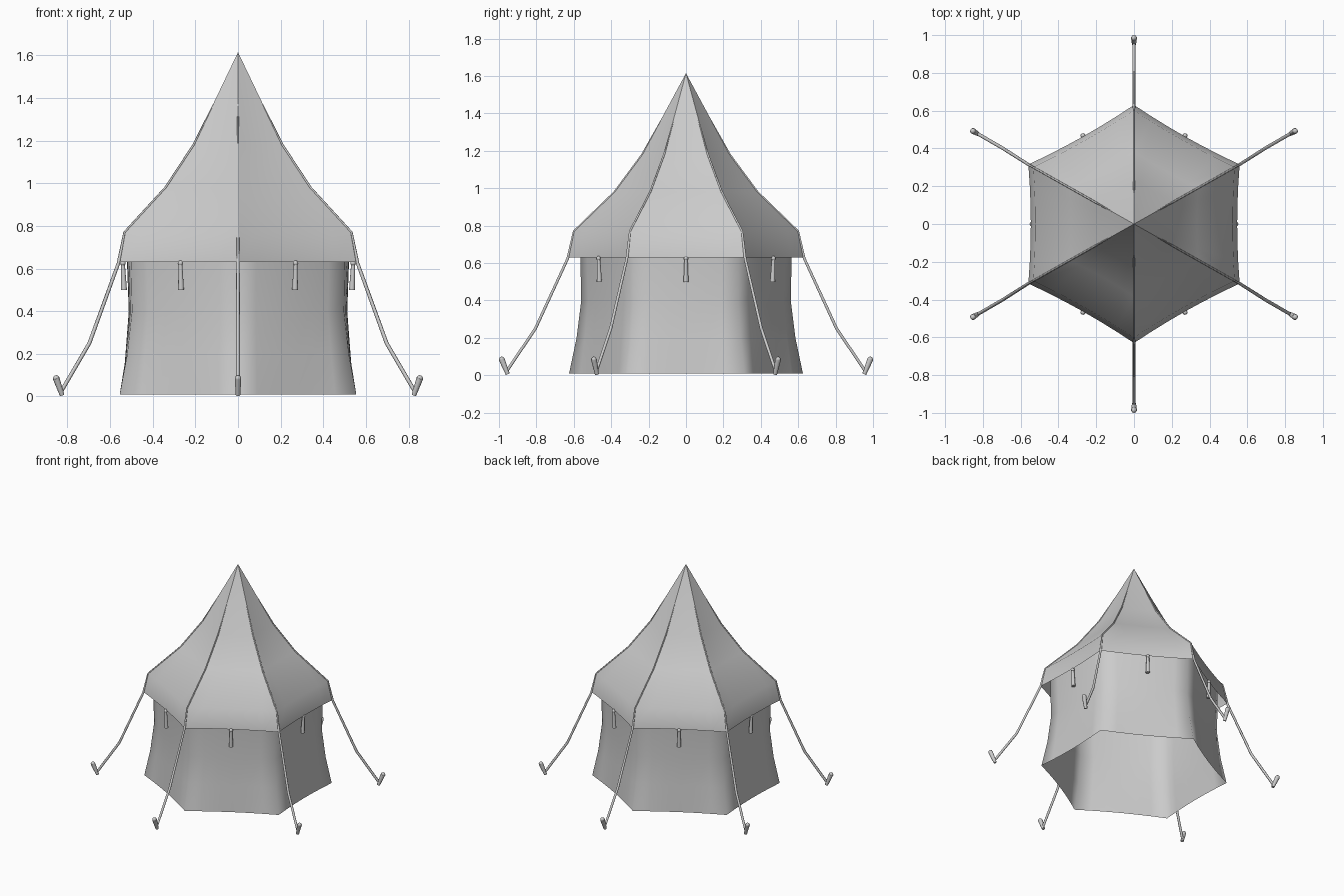
import bpy, bmesh, math
from mathutils import Vector

cube = bpy.data.objects.get("Cube")
if cube:
    bpy.data.objects.remove(cube, do_unlink=True)

grey = bpy.data.materials.new("canvas_grey")
grey.use_nodes = True
grey.diffuse_color = (0.6, 0.6, 0.6, 1)
grey.node_tree.nodes["Principled BSDF"].inputs["Base Color"].default_value = (0.6, 0.6, 0.6, 1)

SIDES, STEPS = 6, 6
WIDEN = 1.025  # the canvas is a touch wider than deep


def direction(i):
    a = math.radians(60 * i - 90)
    return Vector((math.cos(a), math.sin(a), 0))


def finish(obj, angle):
    obj.data.materials.append(grey)
    bpy.ops.object.select_all(action='DESELECT')
    obj.select_set(True)
    bpy.context.view_layer.objects.active = obj
    bpy.ops.object.shade_smooth_by_angle(angle=math.radians(angle))


def mesh_object(name, bm, angle):
    bmesh.ops.recalc_face_normals(bm, faces=bm.faces[:])
    me = bpy.data.meshes.new(name)
    bm.to_mesh(me)
    bm.free()
    obj = bpy.data.objects.new(name, me)
    bpy.context.collection.objects.link(obj)
    finish(obj, angle)


def hex_cloth(name, rings, angle, apex=None):
    """Hexagonal cloth from rings of (height, corner radius, mid-side radius)."""
    bm = bmesh.new()
    loops = []
    for z, corner, mid in rings:
        bow = mid / (corner * math.cos(math.pi / 6)) - 1
        loop = []
        for i in range(SIDES):
            for s in range(STEPS):
                t = s / STEPS
                p = direction(i).lerp(direction(i + 1), t) * corner
                p *= 1 + bow * 4 * t * (1 - t)
                loop.append(bm.verts.new((p.x * WIDEN, p.y, z)))
        loops.append(loop)
    n = SIDES * STEPS
    for low, high in zip(loops, loops[1:]):
        for k in range(n):
            j = (k + 1) % n
            bm.faces.new((low[k], low[j], high[j], high[k]))
    if apex:
        tip = bm.verts.new((0, 0, apex))
        for k in range(n):
            bm.faces.new((loops[-1][k], loops[-1][(k + 1) % n], tip))
    mesh_object(name, bm, angle)


def peg(name, bottom, top, r_bottom, r_top, r_head):
    """Tapered wooden peg with a rounded head."""
    bm = bmesh.new()
    axis = top - bottom
    turn = axis.to_track_quat('Z', 'Y').to_matrix().to_4x4()
    turn.translation = (top + bottom) / 2
    bmesh.ops.create_cone(bm, cap_ends=True, segments=10, radius1=r_bottom,
                          radius2=r_top, depth=axis.length, matrix=turn)
    turn.translation = top
    bmesh.ops.create_uvsphere(bm, u_segments=10, v_segments=6, radius=r_head, matrix=turn)
    mesh_object(name, bm, 40)


def rope(name, points):
    curve = bpy.data.curves.new(name, 'CURVE')
    curve.dimensions = '3D'
    curve.bevel_depth = 0.009
    curve.bevel_resolution = 1
    curve.use_fill_caps = True
    spline = curve.splines.new('POLY')
    spline.points.add(len(points) - 1)
    for sp, (co, size) in zip(spline.points, points):
        sp.co = (*co, 1)
        sp.radius = size
    curve.materials.append(grey)
    obj = bpy.data.objects.new(name, curve)
    bpy.context.collection.objects.link(obj)


# Canvas: pinched wall and flared roof with a hanging eave
hex_cloth("tent_wall", [(0.01, 0.625, 0.527), (0.2, 0.585, 0.515), (0.4, 0.56, 0.5),
                        (0.63, 0.565, 0.508), (0.74, 0.565, 0.508)], 70)
hex_cloth("tent_roof", [(0.63, 0.63, 0.533), (0.77, 0.6, 0.51), (0.98, 0.383, 0.325),
                        (1.18, 0.235, 0.2)], 38, apex=1.615)

# Guy ropes running down each ridge to a stake
ROPE = [(0.13, 1.37, 0.3), (0.235, 1.18, 0.6), (0.383, 0.98, 0.6), (0.6, 0.77, 0.6),
        (0.632, 0.625, 0.9), (0.805, 0.25, 1), (0.96, 0.02, 1)]
for i in range(SIDES):
    d = direction(i)
    path = []
    for r, z, size in ROPE:
        p = d * r
        if r < 0.7:
            p.x *= WIDEN
        path.append(((p.x, p.y, z), size))
    rope(f"guy_rope_{i + 1}", path)
    peg(f"ground_stake_{i + 1}", d * 0.953 + Vector((0, 0, 0.006)),
        d * 0.985 + Vector((0, 0, 0.085)), 0.011, 0.016, 0.015)

    # Toggle hanging from the middle of each eave
    m = ((direction(i) + direction(i + 1)) / 2).normalized()
    peg(f"eave_toggle_{i + 1}", m * 0.535 + Vector((0, 0, 0.5)),
        m * 0.54 + Vector((0, 0, 0.625)), 0.014, 0.009, 0.013)
